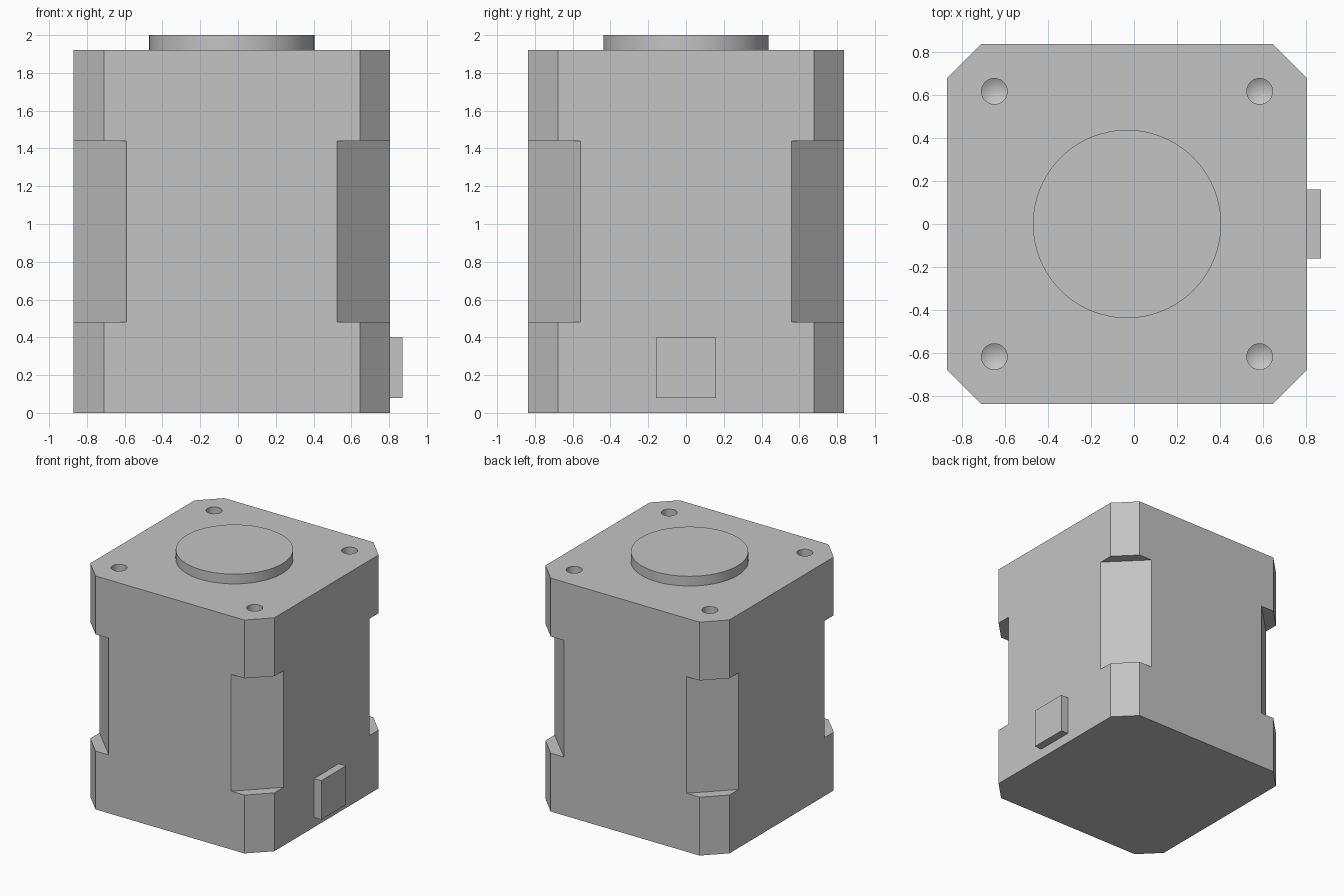
import bpy
import bmesh
from math import pi, radians, sqrt
from mathutils import Matrix, Vector

default = bpy.data.objects.get("Cube")
if default:
    bpy.data.objects.remove(default, do_unlink=True)

CX = -0.0325                 # body axis, offset by the side connector
HALF = 0.8375                # half width of the square body
HEIGHT = 1.92
CORNER, RECESS = 0.16, 0.28  # corner chamfers: end caps, middle section
HOLE = 0.617                 # screw hole offset from the axis

grey = bpy.data.materials.new("plain_grey")
grey.use_nodes = True
grey.diffuse_color = (0.55, 0.55, 0.55, 1)
grey.node_tree.nodes["Principled BSDF"].inputs["Base Color"].default_value = grey.diffuse_color


def make_object(name, bm):
    bmesh.ops.recalc_face_normals(bm, faces=bm.faces)
    mesh = bpy.data.meshes.new(name)
    bm.to_mesh(mesh)
    bm.free()
    mesh.materials.append(grey)
    obj = bpy.data.objects.new(name, mesh)
    bpy.context.collection.objects.link(obj)
    return obj


def box(name, centre, size, turn=0):
    bm = bmesh.new()
    matrix = (Matrix.Translation(centre) @ Matrix.Rotation(turn, 4, "Z")
              @ Matrix.Diagonal((*size, 1)))
    bmesh.ops.create_cube(bm, size=1, matrix=matrix)
    return make_object(name, bm)


def cylinder(name, x, y, radius, bottom, top, sides, tip=0):
    """Upright cylinder; a tip turns its bottom into a shallow drill point."""
    bm = bmesh.new()
    bmesh.ops.create_cone(bm, cap_ends=True, segments=sides, radius1=radius,
                          radius2=radius, depth=top - bottom,
                          matrix=Matrix.Translation((x, y, (top + bottom) / 2)))
    if tip:
        bm.faces.ensure_lookup_table()
        base = min(bm.faces, key=lambda f: f.calc_center_median().z)
        point = bmesh.ops.poke(bm, faces=[base])["verts"][0]
        point.co.z -= tip
    return make_object(name, bm)


def smooth(obj):
    bpy.ops.object.select_all(action="DESELECT")
    obj.select_set(True)
    bpy.context.view_layer.objects.active = obj
    bpy.ops.object.shade_smooth_by_angle(angle=radians(30))


# Motor body: square column with chamfered corners
bm = bmesh.new()
inner = HALF - CORNER
outline = []
for k in range(4):
    spin = Matrix.Rotation(k * pi / 2, 3, "Z")
    for x, y in ((HALF, -inner), (HALF, inner)):
        outline.append(bm.verts.new(spin @ Vector((x, y, 0)) + Vector((CX, 0, 0))))
base = bm.faces.new(outline)
raised = bmesh.ops.extrude_face_region(bm, geom=[base], use_keep_orig=True)["geom"]
bmesh.ops.translate(bm, vec=(0, 0, HEIGHT),
                    verts=[v for v in raised if isinstance(v, bmesh.types.BMVert)])
body = make_object("motor_body", bm)

# Cutters: deeper corner recesses and screw holes
cutters = []
reach = (2 * HALF - RECESS) / sqrt(2)
for k in range(4):
    angle = pi / 4 + k * pi / 2
    spin = Matrix.Rotation(angle, 3, "Z")
    centre = spin @ Vector((reach + 0.2, 0, 0)) + Vector((CX, 0, HEIGHT / 2))
    cutters.append(box("corner_cutter", centre, (0.4, 0.8, HEIGHT / 2), angle))
    hole = spin @ Vector((HOLE * sqrt(2), 0, 0))
    cutters.append(cylinder("screw_hole_cutter", CX + hole.x, hole.y, 0.06,
                            HEIGHT - 0.18, HEIGHT + 0.1, 32, tip=0.036))

for cutter in cutters:
    cutter.hide_render = True
    cut = body.modifiers.new("cut", "BOOLEAN")
    cut.operation = "DIFFERENCE"
    cut.solver = "EXACT"
    cut.object = cutter
bpy.context.view_layer.objects.active = body
for modifier in list(body.modifiers):
    bpy.ops.object.modifier_apply(modifier=modifier.name)
for cutter in cutters:
    bpy.data.objects.remove(cutter, do_unlink=True)
smooth(body)

# Round pilot boss on the top face
smooth(cylinder("pilot_boss", CX, 0, 0.4375, HEIGHT, 2.0, 96))

# Cable connector low on the left side
side = CX + HALF
box("cable_connector", (side + 0.0325, 0, 0.24), (0.065, 0.32, 0.32))
